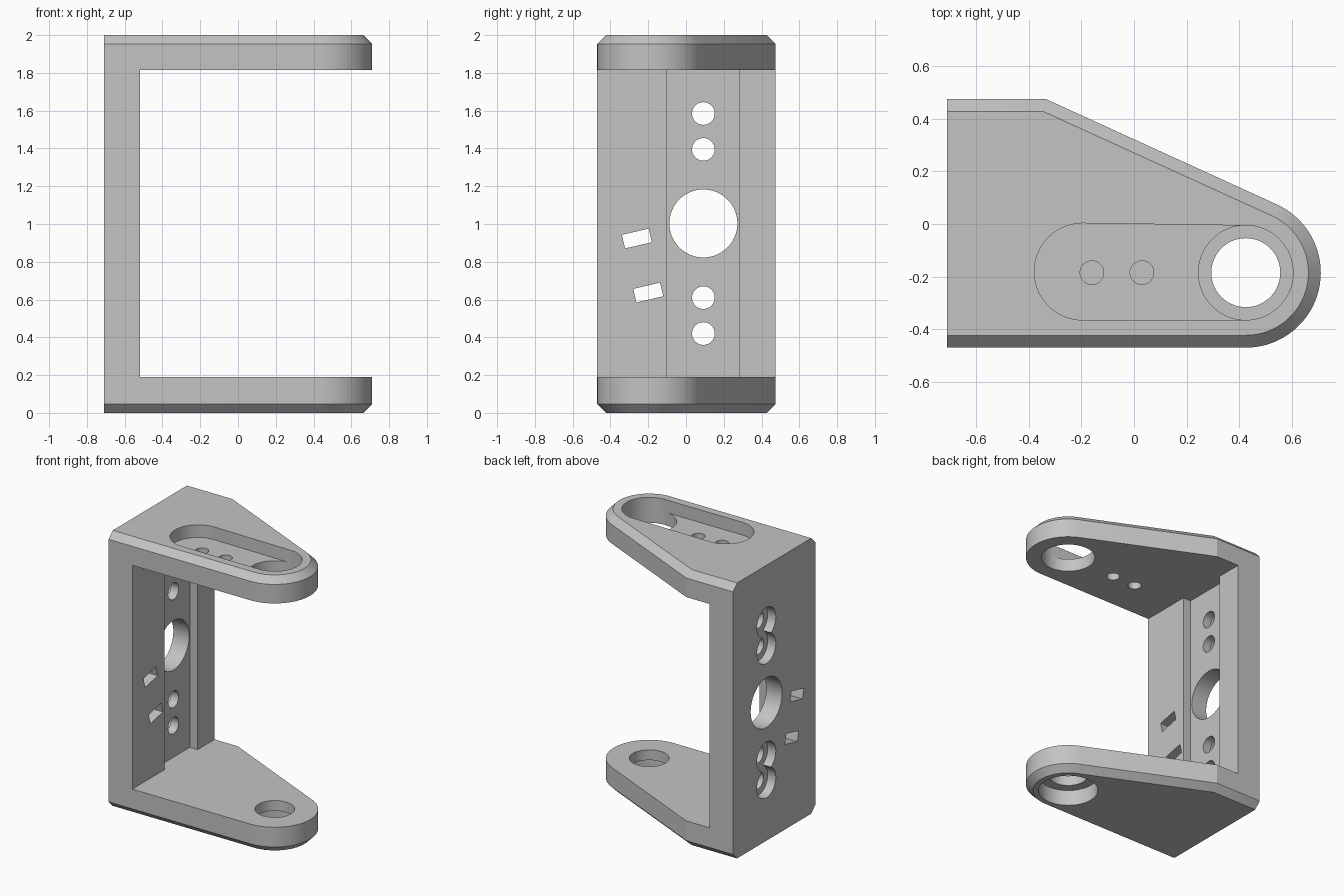
import bpy, bmesh
from math import sin, cos, tan, pi, atan2

cube = bpy.data.objects.get("Cube")
if cube:
    bpy.data.objects.remove(cube, do_unlink=True)

BACK, WALL, GROOVE = -0.71, -0.52, -0.583      # x of wall faces
FLOOR, CEILING, HEIGHT = 0.19, 1.815, 2.0      # z of arm faces
PIVOT = (0.425, -0.185)                        # centre of the rounded arm tip
TIP_R, BEVEL = 0.285, 0.047

grey = bpy.data.materials.new("plain grey")
grey.use_nodes = True
grey.diffuse_color = (0.55, 0.55, 0.55, 1)
grey.node_tree.nodes["Principled BSDF"].inputs["Base Color"].default_value = (0.55, 0.55, 0.55, 1)


def loft(name, rings):
    """Closed solid through rings of equal point count."""
    bm = bmesh.new()
    loops = [[bm.verts.new(p) for p in ring] for ring in rings]
    n = len(loops[0])
    for a, b in zip(loops, loops[1:]):
        for i in range(n):
            j = (i + 1) % n
            bm.faces.new((a[i], a[j], b[j], b[i]))
    bm.faces.new(loops[0])
    bm.faces.new(loops[-1])
    bmesh.ops.recalc_face_normals(bm, faces=bm.faces)
    mesh = bpy.data.meshes.new(name)
    bm.to_mesh(mesh)
    bm.free()
    ob = bpy.data.objects.new(name, mesh)
    bpy.context.collection.objects.link(ob)
    ob.data.materials.append(grey)
    return ob


def arc(centre, r, start=0, end=2 * pi, steps=64, closed=False):
    count = steps + 1 if closed else steps
    return [(centre[0] + r * cos(start + (end - start) * i / steps),
             centre[1] + r * sin(start + (end - start) * i / steps)) for i in range(count)]


def arm_outline(inset):
    """Tapered plan shape with a rounded tip, inset on all but the back side."""
    slope = atan2(0.40, 0.87)
    corner = (-0.335 - inset * tan(slope / 2), 0.475 - inset)
    tip = arc(PIVOT, TIP_R - inset, -pi / 2, pi / 2 - slope, 40, True)
    return [(BACK, PIVOT[1] - TIP_R + inset)] + tip + [corner, (BACK, corner[1])]


# Bracket body with chamfered top and bottom rims
levels = [(0, BEVEL), (BEVEL, 0), (HEIGHT - BEVEL, 0), (HEIGHT, BEVEL)]
body = loft("bracket_body", [[(x, y, z) for x, y in arm_outline(d)] for z, d in levels])


def cut(points, lo, hi, axis="z"):
    """Subtract a prism from the body, along z (x, y points) or x (y, z points)."""
    place = (lambda p, h: (p[0], p[1], h)) if axis == "z" else (lambda p, h: (h, p[0], p[1]))
    cutter = loft("cutter", [[place(p, h) for p in points] for h in (lo, hi)])
    cutter.hide_render = True
    mod = body.modifiers.new("cut", "BOOLEAN")
    mod.operation, mod.solver, mod.object = "DIFFERENCE", "EXACT", cutter
    bpy.context.view_layer.objects.active = body
    bpy.ops.object.modifier_apply(modifier=mod.name)
    bpy.data.objects.remove(cutter, do_unlink=True)


# Space between the arms, with the shallow channel in the wall
cut([(1, -1), (1, 1), (WALL, 1), (WALL, 0.28), (GROOVE, 0.28),
     (GROOVE, -0.1), (WALL, -0.1), (WALL, -1)], FLOOR, CEILING)

# Top arm: large bore, long pocket and two screw holes
cut(arc(PIVOT, 0.18), 1.5, 2.2)
pocket = arc((-0.195, -0.181), 0.184, pi / 2, 3 * pi / 2, 40, True)
cut(pocket + [(PIVOT[0], PIVOT[1] - 0.179), (PIVOT[0], PIVOT[1] + 0.179)], 1.908, 2.2)
for x in (-0.16, 0.03):
    cut(arc((x, PIVOT[1]), 0.045, steps=32), 1.5, 2.2)

# Bottom arm: bore with a counterbore underneath
cut(arc(PIVOT, 0.131), -0.2, 0.5)
cut(arc(PIVOT, 0.2), -0.2, 0.115)

# Wall: centre bore and counterbored screw holes
cut(arc((0.092, 1.003), 0.18), -1, -0.3, "x")
for z in (0.42, 0.61, 1.395, 1.585):
    cut(arc((0.092, z), 0.06, steps=40), -1, -0.3, "x")
    cut(arc((0.092, z), 0.108, steps=48), -1, BACK + 0.065, "x")

# Wall: two tilted slots
tilt = 0.23
for cy, cz in ((-0.26, 0.923), (-0.2, 0.637)):
    corners = [(-0.073, -0.037), (0.073, -0.037), (0.073, 0.037), (-0.073, 0.037)]
    cut([(cy + u * cos(tilt) - v * sin(tilt), cz + u * sin(tilt) + v * cos(tilt))
         for u, v in corners], -1, -0.3, "x")

# Smooth curved walls, keep crisp edges
bpy.ops.object.select_all(action="DESELECT")
body.select_set(True)
bpy.context.view_layer.objects.active = body
bpy.ops.object.shade_smooth_by_angle(angle=0.4)
